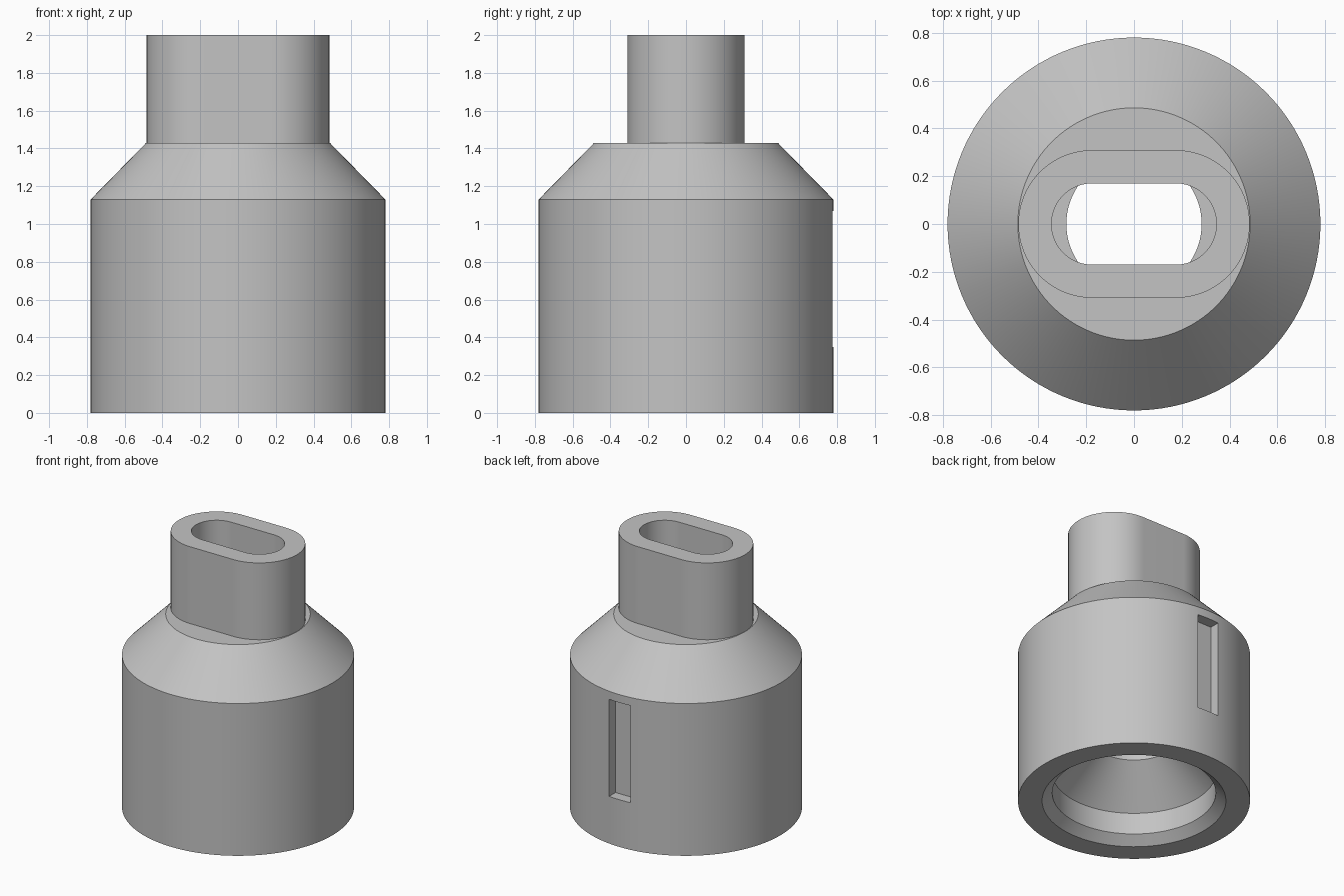
import bpy, bmesh, math

cube = bpy.data.objects.get("Cube")
if cube:
    bpy.data.objects.remove(cube, do_unlink=True)

SEG = 128

grey = bpy.data.materials.new("plain grey")
grey.use_nodes = True
COLOUR = (0.55, 0.55, 0.55, 1)
grey.diffuse_color = COLOUR
grey.node_tree.nodes["Principled BSDF"].inputs["Base Color"].default_value = COLOUR


def finish(name, bm):
    bmesh.ops.recalc_face_normals(bm, faces=bm.faces[:])
    mesh = bpy.data.meshes.new(name)
    bm.to_mesh(mesh)
    bm.free()
    mesh.materials.append(grey)
    obj = bpy.data.objects.new(name, mesh)
    bpy.context.collection.objects.link(obj)
    return obj


def lathe(name, profile):
    """Closed solid of revolution from (radius, height) points, capped at both ends."""
    bm = bmesh.new()
    angles = [2 * math.pi * i / SEG for i in range(SEG)]
    rings = [[bm.verts.new((r * math.cos(a), r * math.sin(a), z)) for a in angles]
             for r, z in profile]
    for low, high in zip(rings, rings[1:]):
        for i in range(SEG):
            j = (i + 1) % SEG
            bm.faces.new((low[i], low[j], high[j], high[i]))
    bm.faces.new(rings[0])
    bm.faces.new(rings[-1])
    return finish(name, bm)


def stadium(name, radius, z0, z1, half_straight=0.175):
    """Upright prism with straight sides and round ends."""
    bm = bmesh.new()
    steps = SEG // 2
    outline = []
    for side, start in ((1, -math.pi / 2), (-1, math.pi / 2)):
        for i in range(steps + 1):
            a = start + math.pi * i / steps
            outline.append((side * half_straight + radius * math.cos(a), radius * math.sin(a)))
    face = bm.faces.new([bm.verts.new((x, y, z0)) for x, y in outline])
    top = bmesh.ops.extrude_face_region(bm, geom=[face], use_keep_orig=True)
    bmesh.ops.translate(bm, vec=(0, 0, z1 - z0),
                        verts=[v for v in top["geom"] if isinstance(v, bmesh.types.BMVert)])
    return finish(name, bm)


def box(name, centre, size):
    bm = bmesh.new()
    bmesh.ops.create_cube(bm, size=1)
    bmesh.ops.scale(bm, vec=size, verts=bm.verts)
    bmesh.ops.translate(bm, vec=centre, verts=bm.verts)
    return finish(name, bm)


def combine(target, other, operation):
    mod = target.modifiers.new(operation.lower(), "BOOLEAN")
    mod.operation, mod.solver, mod.object = operation, "EXACT", other
    bpy.context.view_layer.objects.active = target
    bpy.ops.object.modifier_apply(modifier=mod.name)
    bpy.data.objects.remove(other, do_unlink=True)


# Round body with a sloping shoulder, and the oblong spout on top
adapter = lathe("adapter_body", [(0.78, 0), (0.78, 1.13), (0.486, 1.43)])
combine(adapter, stadium("spout", 0.309, 1.3, 2.0), "UNION")

# Chamfered socket, funnel and bore, open from below
socket = [(0.635, -0.015), (0.55, 0.06), (0.55, 0.22), (0.283, 0.48), (0.283, 1.44)]
combine(adapter, lathe("socket_cutter", socket), "DIFFERENCE")

# Oblong passage through the spout
combine(adapter, stadium("passage_cutter", 0.17, 1.42, 2.1), "DIFFERENCE")

# Shallow upright groove on the back
combine(adapter, box("groove_cutter", (0, 0.8, 0.71), (0.176, 0.2, 0.72)), "DIFFERENCE")

# Smooth round walls, sharp edges
bpy.ops.object.select_all(action="DESELECT")
adapter.select_set(True)
bpy.context.view_layer.objects.active = adapter
bpy.ops.object.shade_smooth_by_angle(angle=math.radians(25))
